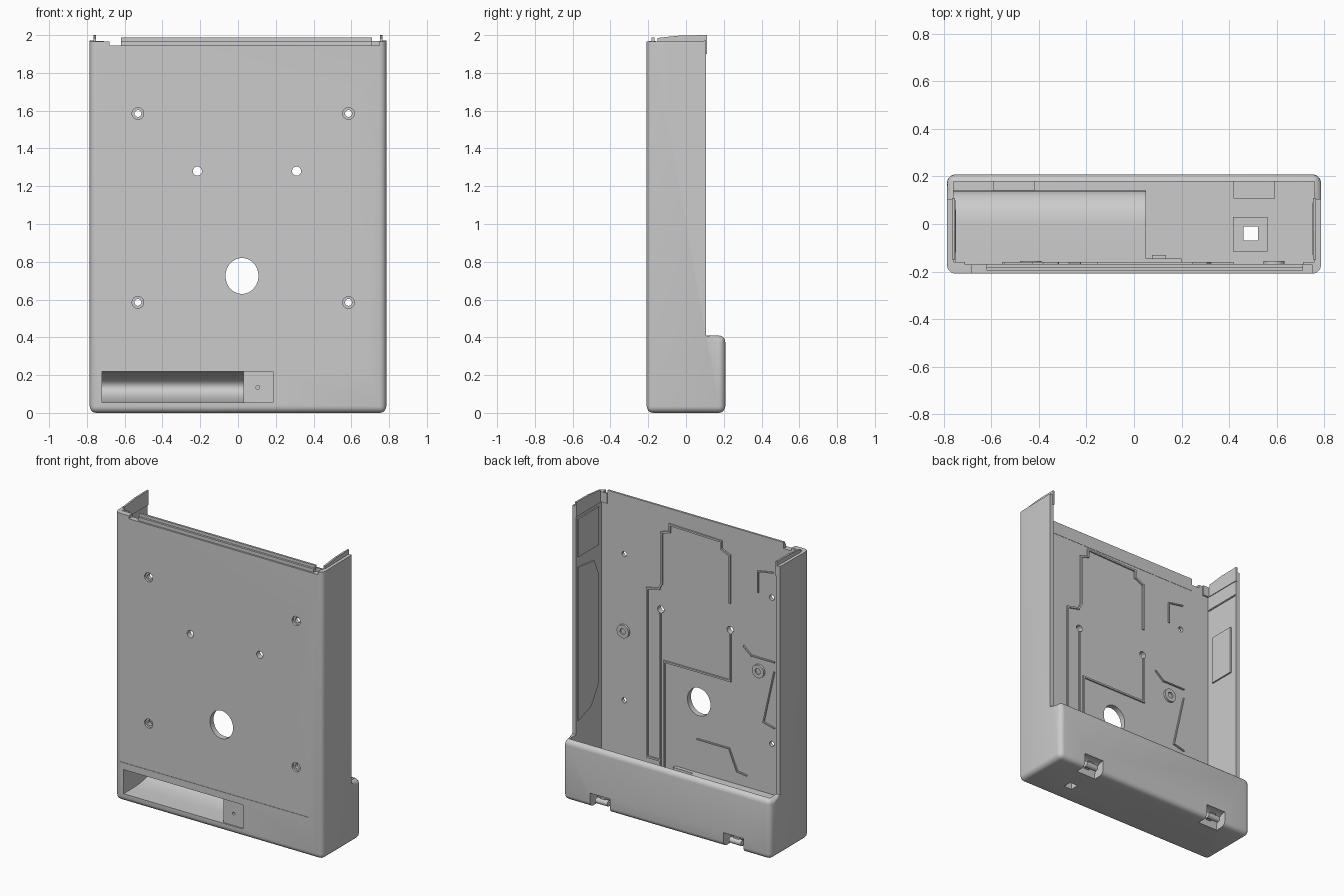
import bpy, bmesh, math
from mathutils import Vector

if "Cube" in bpy.data.objects:
    bpy.data.objects.remove(bpy.data.objects["Cube"])

grey = bpy.data.materials.new("plain grey")
grey.use_nodes = True
colour = (0.6, 0.6, 0.6, 1)
grey.diffuse_color = colour
grey.node_tree.nodes["Principled BSDF"].inputs["Base Color"].default_value = colour


def finish(bm, name):
    bmesh.ops.recalc_face_normals(bm, faces=bm.faces)
    mesh = bpy.data.meshes.new(name)
    bm.to_mesh(mesh)
    bm.free()
    mesh.materials.append(grey)
    ob = bpy.data.objects.new(name, mesh)
    bpy.context.collection.objects.link(ob)
    return ob


def box(name, x, y, z):
    bm = bmesh.new()
    bmesh.ops.create_cube(bm, size=1)
    for v in bm.verts:
        v.co = [r[0] if c < 0 else r[1] for c, r in zip(v.co, (x, y, z))]
    return finish(bm, name)


def prism(name, profile, x0, x1, axis="x"):
    """Extrude a profile of (y, z) along x, or of (x, z) along y."""
    bm = bmesh.new()
    place = (lambda a, b, t: (t, a, b)) if axis == "x" else (lambda a, b, t: (a, t, b))
    lo, hi = [[bm.verts.new(place(a, b, t)) for a, b in profile] for t in (x0, x1)]
    bm.faces.new(lo)
    bm.faces.new(hi)
    n = len(profile)
    for i in range(n):
        j = (i + 1) % n
        bm.faces.new((lo[i], lo[j], hi[j], hi[i]))
    return finish(bm, name)


def ellipse(cx, cz, rx, rz, n=32):
    return [(cx + rx * math.cos(math.tau * i / n), cz + rz * math.sin(math.tau * i / n)) for i in range(n)]


def half_ellipse(y0, depth, z0, z1, n=20):
    mid, r = (z0 + z1) / 2, (z1 - z0) / 2
    return [(y0 + depth * math.cos(t), mid + r * math.sin(t))
            for t in (math.pi * (i / n - 0.5) for i in range(n + 1))]


def combine(target, tool, op):
    mod = target.modifiers.new("shape", "BOOLEAN")
    mod.operation, mod.object, mod.solver = op, tool, "EXACT"
    bpy.context.view_layer.objects.active = target
    bpy.ops.object.modifier_apply(modifier=mod.name)
    bpy.data.objects.remove(tool)


def cut(tool):
    combine(body, tool, "DIFFERENCE")


def add(tool):
    combine(body, tool, "UNION")


# Outer body: stepped side profile with rounded outer edges
W, FRONT, BACK, EDGE, LIP = 0.785, -0.208, 0.208, 0.106, 0.41
body = prism("housing", [(FRONT, 0), (BACK, 0), (BACK, LIP), (EDGE, LIP), (EDGE, 2.2), (FRONT, 2.2)], -W, W)
bm = bmesh.new()
bm.from_mesh(body.data)
rounded = [e for e in bm.edges
           if not all(v.co.z > 2.1 for v in e.verts) and not all(abs(v.co.y - EDGE) < 0.01 for v in e.verts)]
bmesh.ops.bevel(bm, geom=rounded, offset=0.035, segments=5, profile=0.5, affect="EDGES")
bm.to_mesh(body.data)
bm.free()

# Hollow interior and trimmed top
cut(box("cavity", (-0.757, 0.757), (-0.17, 0.178), (0.03, 2.5)))
cut(prism("top_trim", [(-0.5, 1.955), (-0.19, 1.966), (0.5, 1.976), (0.5, 2.5), (-0.5, 2.5)], -1, 1))
cut(box("front_trim", (-0.68, 0.75), (-0.5, -0.1), (1.945, 2.5)))

# Inner housings for the slot, latches and bottom opening
add(prism("slot_housing", [(-0.18, 0.02)] + half_ellipse(0.0, 0.14, 0.02, 0.24) + [(-0.18, 0.24)], -0.762, 0.05))
add(box("plate_backing", (0.04, 0.2), (-0.18, -0.145), (0.02, 0.24)))
add(box("opening_boss", (0.415, 0.56), (-0.115, 0.03), (0.02, 0.05)))
for x in (-0.505, 0.505):
    add(box("latch_housing", (x - 0.088, x + 0.088), (0.108, 0.19), (0.015, 0.115)))

# Scooped slot and shallow plate recess on the front
cut(prism("slot_cut", [(-0.3, 0.055)] + half_ellipse(-0.1, 0.22, 0.055, 0.22) + [(-0.3, 0.22)], -0.72, 0.03))
cut(box("plate_recess", (0.029, 0.185), (-0.3, FRONT + 0.01), (0.055, 0.22)))
cut(prism("plate_hole", ellipse(0.105, 0.135, 0.01, 0.01, 16), -0.3, -0.16, "y"))

# Bottom opening and rounded latch notches
cut(box("bottom_opening", (0.46, 0.52), (-0.07, -0.01), (-0.1, 0.1)))
for x in (-0.505, 0.505):
    cut(prism("latch_cut", ellipse(0.2, 0.02, 0.077, 0.077), x - 0.075, x + 0.075))

# Front holes: countersunk screws, small holes and one large hole
for x in (-0.53, 0.585):
    for z in (0.585, 1.585):
        cut(prism("screw_sink", ellipse(x, z, 0.031, 0.031), -0.3, FRONT + 0.015, "y"))
        cut(prism("screw_hole", ellipse(x, z, 0.018, 0.018), -0.3, -0.1, "y"))
for x in (-0.215, 0.31):
    cut(prism("small_hole", ellipse(x, 1.28, 0.024, 0.024), -0.3, -0.1, "y"))
cut(prism("large_hole", ellipse(0.021, 0.725, 0.087, 0.095, 48), -0.3, -0.1, "y"))

# Fine groove round the front panel
cut(box("groove_side", (-0.748, -0.742), (-0.3, FRONT + 0.003), (0.27, 1.9)))
cut(box("groove_bottom", (-0.745, 0.68), (-0.3, FRONT + 0.003), (0.267, 0.273)))

body.select_set(True)
bpy.context.view_layer.objects.active = body
bpy.ops.object.shade_smooth_by_angle(angle=math.radians(30))

# Raised top flange and side tabs
box("top_flange", (-0.62, 0.71), (-0.182, -0.168), (1.9, 1.988))
box("flange_ridge", (-0.62, 0.71), (-0.196, -0.18), (1.94, 1.968))
for side, name in ((-1, "right_tab"), (1, "left_tab")):
    x = sorted((side * 0.752, side * 0.764))
    prism(name, [(-0.15, 1.9), (0.11, 1.9), (0.11, 2.0), (-0.03, 1.998), (-0.15, 1.985)], *x)
    box(name + "_foot", sorted((side * 0.71, side * 0.757)), (-0.172, -0.16), (1.9, 1.97))


def ribs(name, points, width=0.012, y0=-0.175, y1=-0.16):
    """Thin raised line along (x, z) points on the inner front wall."""
    bm = bmesh.new()
    for a, b in zip(points, points[1:]):
        a, b = Vector(a), Vector(b)
        d = (b - a).normalized() * width / 2
        n = Vector((-d.y, d.x))
        corners = (a - d - n, b + d - n, b + d + n, a - d + n)
        near, far = [[bm.verts.new((c.x, y, c.y)) for c in corners] for y in (y0, y1)]
        bm.faces.new(near)
        bm.faces.new(far)
        for i in range(4):
            j = (i + 1) % 4
            bm.faces.new((near[i], near[j], far[j], far[i]))
    return finish(bm, name)


# Inner wall outlines and cable guides
ribs("upper_outline", [(-0.216, 1.47), (-0.216, 1.79), (-0.15, 1.82), (-0.15, 1.87), (0.24, 1.88), (0.24, 1.83),
                       (0.3, 1.81), (0.3, 1.46), (0.32, 1.42), (0.41, 1.4), (0.41, 0.25), (0.31, 0.25)])
ribs("long_guide", [(0.31, 1.25), (0.31, 0.2)])
ribs("short_guide", [(-0.22, 1.25), (-0.22, 0.935), (0.28, 0.935), (0.28, 0.2)])
ribs("lower_guide", [(0.03, 0.47), (-0.21, 0.47), (-0.27, 0.33), (-0.34, 0.32)], 0.008)
ribs("corner_guide", [(-0.32, 1.2), (-0.38, 1.15), (-0.55, 1.15)], 0.008)
ribs("slant_guide", [(-0.55, 1.08), (-0.47, 0.72), (-0.55, 0.7)], 0.008)
ribs("short_mark", [(-0.43, 1.6), (-0.43, 1.74), (-0.54, 1.76)], 0.008)

# Round bosses on the inner wall
for x, z, name in ((0.588, 1.06, "left_boss"), (-0.434, 1.06, "right_boss")):
    ring = prism(name, ellipse(x, z, 0.045, 0.045), -0.175, -0.155, "y")
    combine(ring, prism("boss_hole", ellipse(x, z, 0.02, 0.02), -0.165, -0.1, "y"), "DIFFERENCE")

# Thin panels on the inner side walls
prism("left_wall_panel", [(0.09, 0.5), (-0.05, 0.55), (-0.13, 0.68), (-0.13, 1.42), (-0.08, 1.53), (0.09, 1.55)],
      0.749, 0.76)
box("left_wall_patch", (0.749, 0.76), (-0.13, 0.09), (1.62, 1.88))
box("right_wall_panel", (-0.76, -0.747), (-0.12, 0.06), (1.25, 1.58))
box("right_wall_line", (-0.76, -0.75), (-0.16, 0.1), (1.795, 1.803))

# Latch pins in the notches
for x, name in ((-0.505, "right_latch"), (0.505, "left_latch")):
    prism(name + "_pin", ellipse(0.175, 0.045, 0.02, 0.02, 20), x - 0.045, x + 0.045)
    box(name + "_arm", (x - 0.02, x + 0.02), (0.12, 0.18), (0.045, 0.075))

# Screw post behind the cover plate
box("plate_post", (0.075, 0.135), (-0.15, -0.13), (0.08, 0.19))
